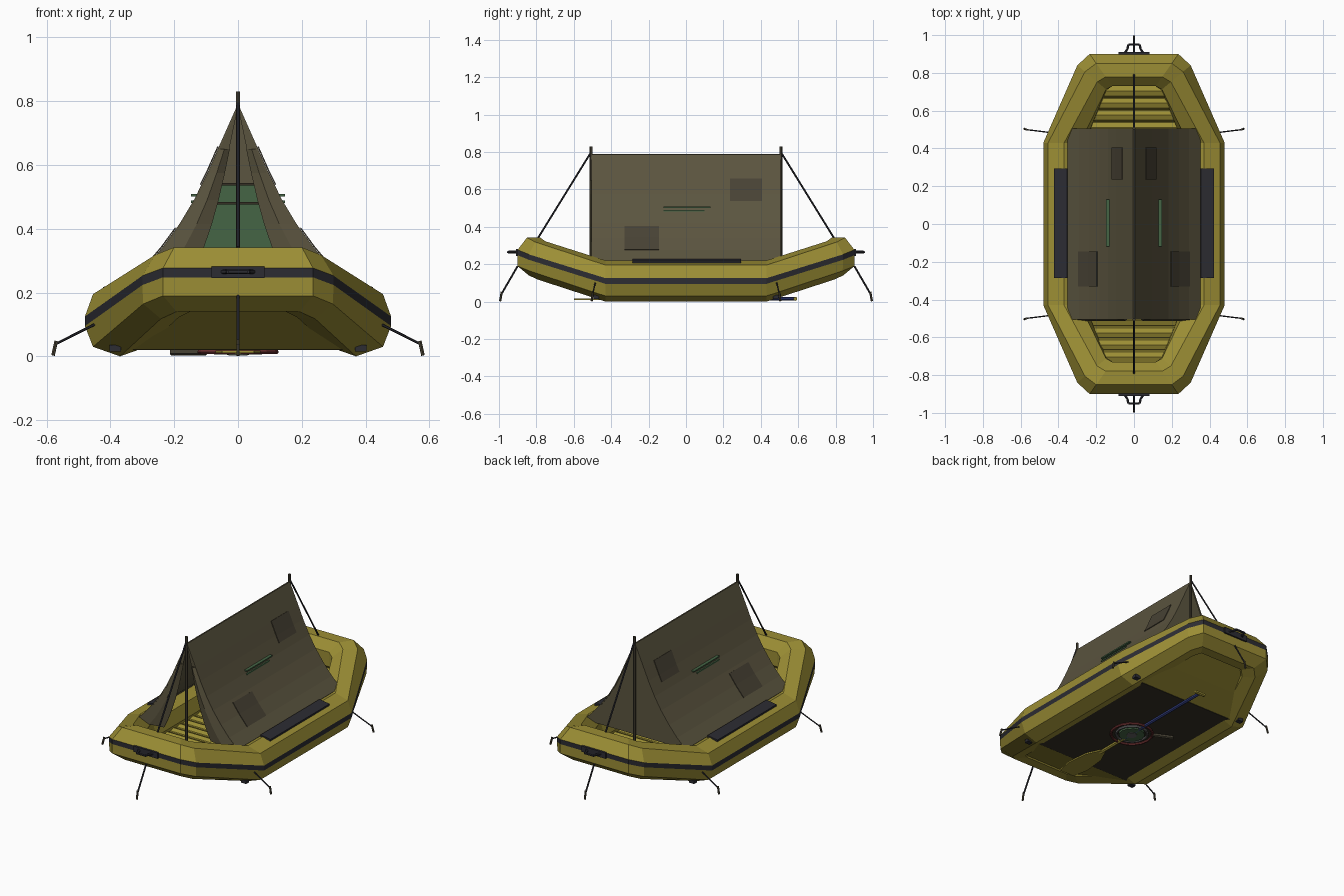
import bpy, bmesh, math
from mathutils import Vector

if "Cube" in bpy.data.objects:
    bpy.data.objects.remove(bpy.data.objects["Cube"])


def mat(name, c):
    m = bpy.data.materials.new(name)
    m.diffuse_color = (*c, 1)
    m.use_nodes = True
    m.node_tree.nodes["Principled BSDF"].inputs["Base Color"].default_value = m.diffuse_color
    return m


YELLOW = mat("olive_yellow", (.33, .27, .035))
CANVAS = mat("canvas", (.105, .09, .05))
PATCH = mat("patch_brown", (.065, .055, .035))
BLACK = mat("rubber_black", (.025, .025, .032))
DARK = mat("dark_floor", (.035, .03, .018))
GREEN = mat("green_cloth", (.06, .13, .06))
BLUE = mat("blue_shaft", (.03, .045, .2))
GREY = mat("pump_grey", (.12, .12, .12))
RED = mat("hose_red", (.15, .03, .03))


def make(name, verts, faces, *mats, thick=0):
    bm = bmesh.new()
    vs = [bm.verts.new(v) for v in verts]
    for f in faces:
        bm.faces.new([vs[i] for i in f[0]]).material_index = f[1]
    bmesh.ops.recalc_face_normals(bm, faces=bm.faces)
    me = bpy.data.meshes.new(name)
    bm.to_mesh(me)
    bm.free()
    for m in mats:
        me.materials.append(m)
    o = bpy.data.objects.new(name, me)
    bpy.context.collection.objects.link(o)
    if thick:
        s = o.modifiers.new("thickness", 'SOLIDIFY')
        s.thickness, s.offset = thick, 0
    return o


def sheet(name, rows, m, thick=0):
    n = len(rows[0])
    faces = [((r*n+i, r*n+i+1, (r+1)*n+i+1, (r+1)*n+i), 0)
             for r in range(len(rows)-1) for i in range(n-1)]
    return make(name, [v for row in rows for v in row], faces, m, thick=thick)


def box(name, c, d, m):
    bpy.ops.mesh.primitive_cube_add(size=1, location=c)
    o = bpy.context.object
    o.name, o.scale = name, d
    o.data.materials.append(m)
    return o


def rod(name, a, b, r, m, n=6):
    a, b = Vector(a), Vector(b)
    bpy.ops.mesh.primitive_cylinder_add(vertices=n, radius=r, depth=(b-a).length, location=(a+b)/2)
    o = bpy.context.object
    o.name = name
    o.rotation_euler = (b-a).to_track_quat('Z', 'Y').to_euler()
    o.data.materials.append(m)
    return o


# Inflatable hull: section (fraction from inner to outer edge, height) at sides and ends
side = [(1, .095), (1, .125), (.885, .195), (.5, .22), (.115, .19), (0, .11), (.115, .03), (.5, 0), (.885, .03)]
end = [(1, .248), (1, .277), (.71, .342), (.29, .342), (0, .29), (0, .2), (.29, .14), (.65, .14), (1, .19)]
# outer corner, inner corner, blend from side to end section
stations = [((.48, .43), (.26, .43), 0), ((.30, .84), (.145, .71), .84), ((.235, .9), (.115, .73), 1)]
verts = []
for sx, sy in ((1, 1), (-1, 1), (-1, -1), (1, -1)):
    for o, i, t in (stations if sx*sy > 0 else stations[::-1]):
        for p, q in zip(side, end):
            s, z = p[0]*(1-t)+q[0]*t, p[1]*(1-t)+q[1]*t
            verts.append((sx*(i[0]+(o[0]-i[0])*s), sy*(i[1]+(o[1]-i[1])*s), z))
faces = []
for r in range(12):
    for k in range(9):
        r2, k2 = (r+1) % 12, (k+1) % 9
        faces.append(((r*9+k, r*9+k2, r2*9+k2, r2*9+k), 1 if k == 0 else 0))
make("hull_tube", verts, faces, YELLOW, BLACK)

# Floor: dark flat base, sloping ends, inflated cross ribs
sheet("floor_base", [[(-.34, y, .025), (.34, y, .025)] for y in (-.46, .46)], DARK, .01)
for s in (-1, 1):
    sheet("floor_end", [[(-w, s*y, z), (w, s*y, z)] for y, z, w in
                        ((.46, .026, .34), (.62, .09, .26), (.78, .155, .17))], YELLOW, .01)
for k in range(-11, 12):
    y = k*.064
    e = max(0, abs(y)-.43)
    w = .29-.36*e
    rod("floor_rib", (-w, y, .06+.4*e), (w, y, .06+.4*e), .036, YELLOW, 8)

# Tent canvas: hanging curve from ridge to tube
prof = [(0, .785), (.06, .65), (.093, .575), (.135, .49), (.18, .415), (.235, .34), (.29, .275), (.35, .218)]


def tent_x(z):
    for (x0, z0), (x1, z1) in zip(prof, prof[1:]):
        if z0 >= z >= z1:
            return x0+(x1-x0)*(z0-z)/(z0-z1)


for s in (-1, 1):
    sheet("tent_side", [[(s*x, -.505, z), (s*x, .505, z)] for x, z in prof], CANVAS, .006)
    # open door flaps at the front
    sheet("door_flap", [[(s*x, -.5, z), (s*x*.72, -.51, z), (s*x*.46, -.495, z)] for x, z in prof[1:]]
          , CANVAS, .006)
    make("door_flap_top", [(0, -.5, .785), (s*.06, -.5, .65), (s*.028, -.495, .65)], [((0, 1, 2), 0)],
         CANVAS, thick=.006)
    # sewn patches and window brims
    for y0, y1, z0, z1 in ((.235, .405, .535, .655), (-.33, -.145, .275, .4)):
        zs = [z0] + sorted(z for _, z in prof if z0 < z < z1) + [z1]
        sheet("canvas_patch", [[(s*(tent_x(z)+.005), y, z+.003) for y in (y0, y1)] for z in zs], PATCH, .004)
    box("window_brim", (s*.136, .005, .505), (.022, .25, .008), GREEN)
    box("window_sill", (s*.14, -.01, .485), (.016, .22, .008), GREEN)
    p = box("side_pad", (s*.388, .005, .217), (.07, .58, .012), BLACK)
    p.rotation_euler.y = s*.15

# Closed back wall with green lining
sheet("tent_back", [[(-x, .498, z), (x, .498, z)] for x, z in [(.002, .785)]+prof[1:]], CANVAS, .006)
low = [(tent_x(.54)-.008, .54)] + [(x-.01, z) for x, z in prof if z < .54]
sheet("back_lining", [[(-x, .488, z), (x, .488, z)] for x, z in low], GREEN, .004)
for z in (.48, .54):
    box("lining_seam", (0, .483, z), (tent_x(z)*1.8, .006, .008), DARK)

# Poles, ridge, guy ropes, carry handles
rod("ridge_seam", (0, -.505, .783), (0, .505, .783), .005, CANVAS)
for s in (-1, 1):
    rod("tent_pole", (0, s*.507, .07), (0, s*.507, .83), .008, PATCH)
    rod("guy_rope", (0, s*.507, .8), (0, s*.79, .342), .005, BLACK)
    box("handle_plate", (0, s*.903, .263), (.165, .014, .036), BLACK)
    pts = [(-.05, .905), (-.035, .925), (-.03, .95), (.03, .95), (.035, .925), (.05, .905)]
    for a, b in zip(pts, pts[1:]):
        rod("handle_grip", (a[0], s*a[1], .265), (b[0], s*b[1], .265), .007, BLACK)
    # mooring ropes and stakes
    rod("end_rope", (0, s*.9, .19), (0, s*.99, .035), .005, BLACK)
    rod("end_stake", (0, s*.985, .052), (0, s*.994, .002), .006, PATCH)
    for t in (-1, 1):
        rod("side_rope", (t*.45, s*.485, .1), (t*.573, s*.5, .038), .004, BLACK)
        rod("side_stake", (t*.57, s*.5, .048), (t*.58, s*.504, .003), .006, PATCH)
        box("anchor_ring", (t*.385, s*.48, .025), (.035, .03, .02), BLACK)

# Paddle stowed under the floor
make("paddle_blade", [(x, y, z) for z in (.01, .018) for x, y in
                      ((-.05, -.6), (.05, -.6), (.07, -.5), (.055, -.36), (.018, -.28),
                       (-.018, -.28), (-.055, -.36), (-.07, -.5))],
     [(tuple(range(8)), 0), (tuple(range(8, 16)), 0)] +
     [((i, (i+1) % 8, (i+1) % 8+8, i+8), 0) for i in range(8)], YELLOW)
rod("paddle_neck", (0, -.3, .015), (0, -.08, .015), .011, YELLOW)
rod("paddle_shaft", (0, -.08, .015), (0, .58, .015), .01, BLUE)
rod("paddle_grip", (-.035, .585, .015), (.035, .585, .015), .011, YELLOW)

# Foot pump with coiled hose
rod("pump_base", (0, -.02, .006), (0, -.02, .022), .075, GREEN, 12)
rod("pump_hub", (0, -.02, .003), (0, -.02, .02), .03, GREY, 12)
for r, m in ((.09, GREY), (.12, RED)):
    bpy.ops.mesh.primitive_torus_add(location=(0, -.02, .014), major_radius=r, minor_radius=.008,
                                     major_segments=16, minor_segments=6)
    bpy.context.object.name = "pump_hose"
    bpy.context.object.data.materials.append(m)
rod("hose_tail", (-.1, .05, .014), (-.21, .1, .014), .011, PATCH)
